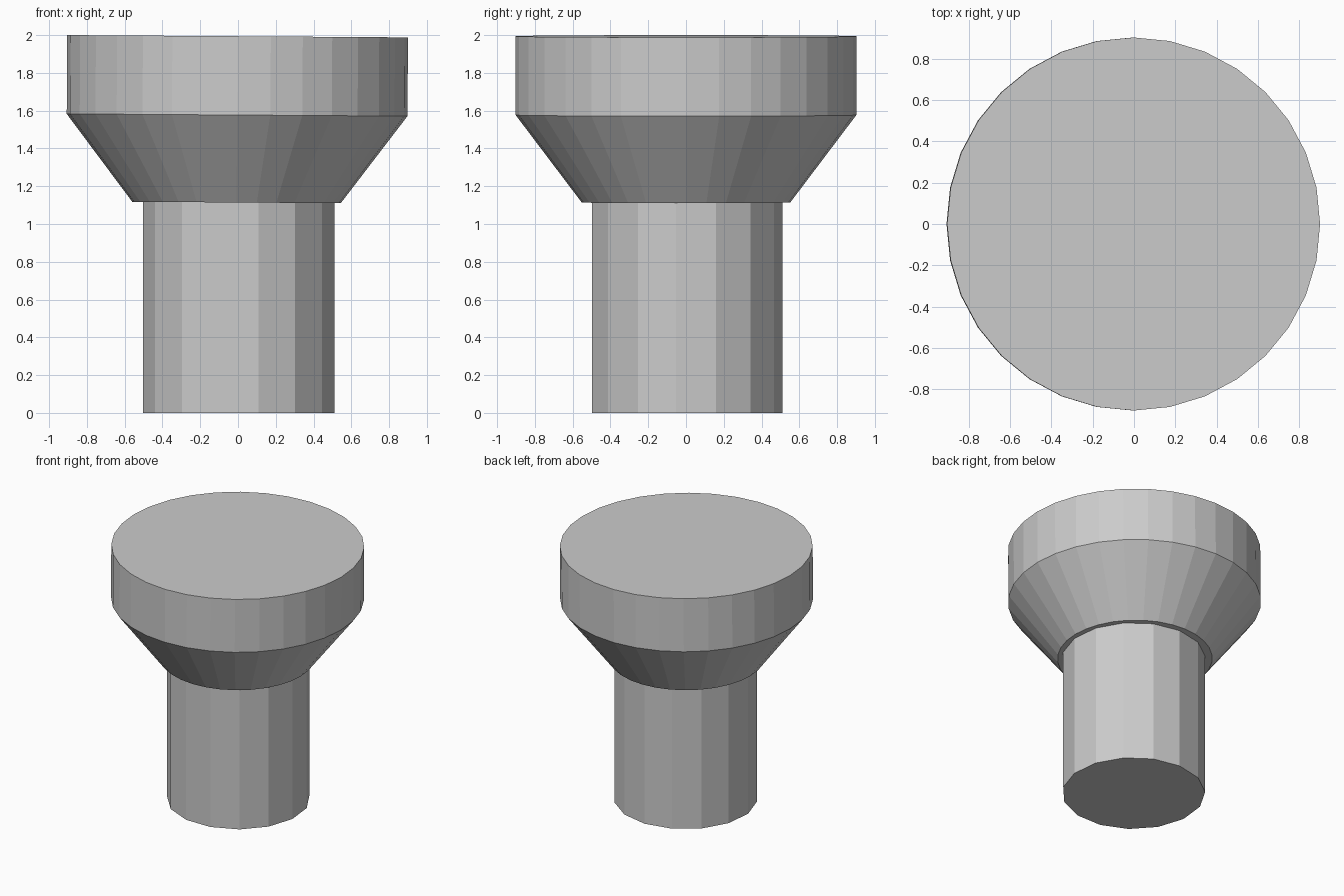
import bpy, bmesh
from math import sin, cos, radians, tau
from mathutils import Matrix

if "Cube" in bpy.data.objects:
    bpy.data.objects.remove(bpy.data.objects["Cube"])


def lathe(name, profile, sides, start=0.0, matrix=Matrix()):
    """Closed faceted solid from (radius, z) rings, bottom to top."""
    bm = bmesh.new()
    rings = [[bm.verts.new((r * cos(start + tau * i / sides),
                            r * sin(start + tau * i / sides), z))
              for i in range(sides)] for r, z in profile]
    for low, high in zip(rings, rings[1:]):
        for i in range(sides):
            j = (i + 1) % sides
            bm.faces.new((low[i], low[j], high[j], high[i]))
    bm.faces.new(rings[0][::-1])
    bm.faces.new(rings[-1])
    bm.transform(matrix)
    mesh = bpy.data.meshes.new(name)
    bm.to_mesh(mesh)
    bm.free()
    obj = bpy.data.objects.new(name, mesh)
    bpy.context.collection.objects.link(obj)
    return obj


# Round stem, 15 flat sides
lathe("stem", [(0.51, 0), (0.51, 1.116)], 15, radians(90),
      Matrix.Translation((0.003, 0, 0)))

# Flared head, leaning very slightly to the right
tilt = Matrix.Translation((-0.002, 0, 1.994)) @ Matrix.Rotation(0.0067, 4, 'Y')
lathe("flared_head", [(0.552, -0.88), (0.902, -0.417), (0.902, 0)], 32, 0, tilt)
